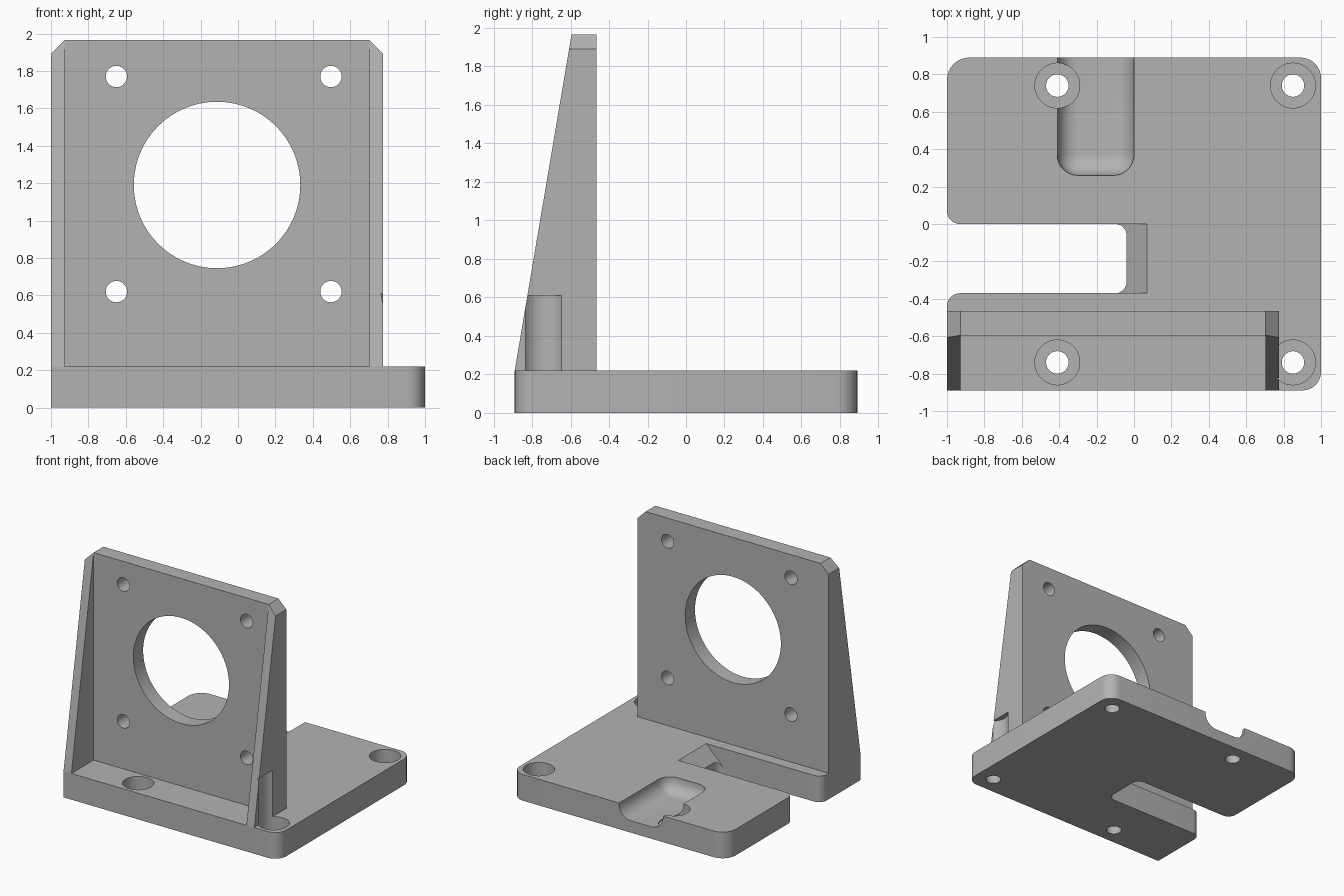
import bpy
import bmesh
from math import sin, cos, tan, pi
from mathutils import Vector, Matrix

cube = bpy.data.objects.get("Cube")
if cube:
    bpy.data.objects.remove(cube, do_unlink=True)

GREY = (0.45, 0.45, 0.45, 1.0)
grey = bpy.data.materials.new("plain grey")
grey.use_nodes = True
grey.diffuse_color = GREY
grey.node_tree.nodes["Principled BSDF"].inputs["Base Color"].default_value = GREY

T = 0.22            # base thickness
BACK, FACE, FRONT = -0.465, -0.595, -0.89
LEFT, RIGHT, TOP = -1.0, 0.775, 1.965


def add_object(name, bm):
    bmesh.ops.recalc_face_normals(bm, faces=bm.faces)
    mesh = bpy.data.meshes.new(name)
    bm.to_mesh(mesh)
    bm.free()
    mesh.materials.append(grey)
    obj = bpy.data.objects.new(name, mesh)
    bpy.context.collection.objects.link(obj)
    return obj


def prism(name, points, offset):
    """Extrude a closed 3D outline along an offset."""
    bm = bmesh.new()
    face = bm.faces.new([bm.verts.new(p) for p in points])
    new = bmesh.ops.extrude_face_region(bm, geom=[face])["geom"]
    bmesh.ops.translate(bm, vec=offset, verts=[v for v in new if isinstance(v, bmesh.types.BMVert)])
    return add_object(name, bm)


def cylinder(name, centre, radius, length, along_y=False, segments=48):
    bm = bmesh.new()
    turn = Matrix.Rotation(pi / 2, 4, "X") if along_y else Matrix()
    bmesh.ops.create_cone(bm, cap_ends=True, segments=segments, radius1=radius, radius2=radius,
                          depth=length, matrix=Matrix.Translation(centre) @ turn)
    return add_object(name, bm)


def rounded(corners, steps=8):
    """Outline in the ground plane from (x, y, corner radius)."""
    out = []
    for i, (x, y, r) in enumerate(corners):
        p = Vector((x, y, 0))
        if r == 0:
            out.append(p)
            continue
        a = (Vector((*corners[i - 1][:2], 0)) - p).normalized()
        b = (Vector((*corners[(i + 1) % len(corners)][:2], 0)) - p).normalized()
        for k in range(steps + 1):
            t = k / steps * pi / 2
            out.append(p + a * r * (1 - sin(t)) + b * r * (1 - cos(t)))
    return out


def combine(obj, other, operation="DIFFERENCE"):
    mod = obj.modifiers.new("combine", "BOOLEAN")
    mod.operation = operation
    mod.solver = "EXACT"
    mod.object = other
    bpy.ops.object.select_all(action="DESELECT")
    bpy.context.view_layer.objects.active = obj
    obj.select_set(True)
    bpy.ops.object.modifier_apply(modifier=mod.name)
    bpy.data.objects.remove(other, do_unlink=True)


# Base with rounded corners and an open slot
base = prism("base_plate", rounded([
    (-1, FRONT, 0), (1, FRONT, 0.1), (1, 0.89, 0.11), (-1, 0.89, 0.12),
    (-1, 0, 0.07), (-0.04, 0, 0.06), (-0.04, -0.37, 0.06), (-1, -0.37, 0.07)]), (0, 0, T))

# Sloped lead-in at the closed end of the slot
combine(base, prism("slope_cutter", [
    (0.07, -0.37, T), (-0.13, -0.37, 0.02), (-0.13, -0.37, 0.4), (0.07, -0.37, 0.4)], (0, 0.37, 0)))

# Trough with rounded floor edges, open at the back
bm = bmesh.new()
bmesh.ops.create_cube(bm, size=1, matrix=Matrix.Translation((-0.205, 0.76, 0.35))
                      @ Matrix.Diagonal((0.41, 1.0, 0.5, 1)))
bmesh.ops.bevel(bm, geom=bm.edges[:], offset=0.11, segments=8, profile=0.5, affect="EDGES")
combine(base, add_object("trough_cutter", bm))

# Mounting holes with counterbores
for x in (-0.41, 0.85):
    for y in (-0.74, 0.74):
        combine(base, cylinder("hole_cutter", (x, y, 0.1), 0.06, 0.6))
        combine(base, cylinder("counterbore_cutter", (x, y, 0.35), 0.12, 0.52))

# Upright plate with chamfered top corners
C = 0.073


def upright_outline(y):
    return [(LEFT, y, T), (RIGHT, y, T), (RIGHT, y, TOP - C), (RIGHT - C, y, TOP),
            (LEFT + C, y, TOP), (LEFT, y, TOP - C)]


upright = prism("upright_plate", upright_outline(FRONT), (0, BACK - FRONT, 0))

# Taper the front, then hollow it to leave a rib on each side
combine(upright, prism("taper_cutter", [
    (-2, FRONT, T), (-2, FACE, TOP), (-2, FACE, 2.3), (-2, -1.3, 2.3), (-2, -1.3, T)], (4, 0, 0)))
combine(upright, prism("pocket_cutter", [
    (LEFT + C, FACE, 0), (RIGHT - C, FACE, 0), (RIGHT - C, FACE, 2.3), (LEFT + C, FACE, 2.3)],
    (0, -1, 0)))

# Central opening and four bolt holes
combine(upright, cylinder("opening_cutter", (-0.112, -0.5, 1.19), 0.445, 1.5, True, 96))
for x in (-0.65, 0.497):
    for z in (0.62, 1.77):
        combine(upright, cylinder("bolt_cutter", (x, -0.5, z), 0.057, 0.5, True))

# Clearance for the screw head beside the rib
combine(upright, cylinder("clearance_cutter", (0.85, -0.74, 0.36), 0.12, 0.5))

for obj in (base, upright):
    bpy.ops.object.select_all(action="DESELECT")
    bpy.context.view_layer.objects.active = obj
    obj.select_set(True)
    bpy.ops.object.shade_smooth_by_angle(angle=pi / 6)
